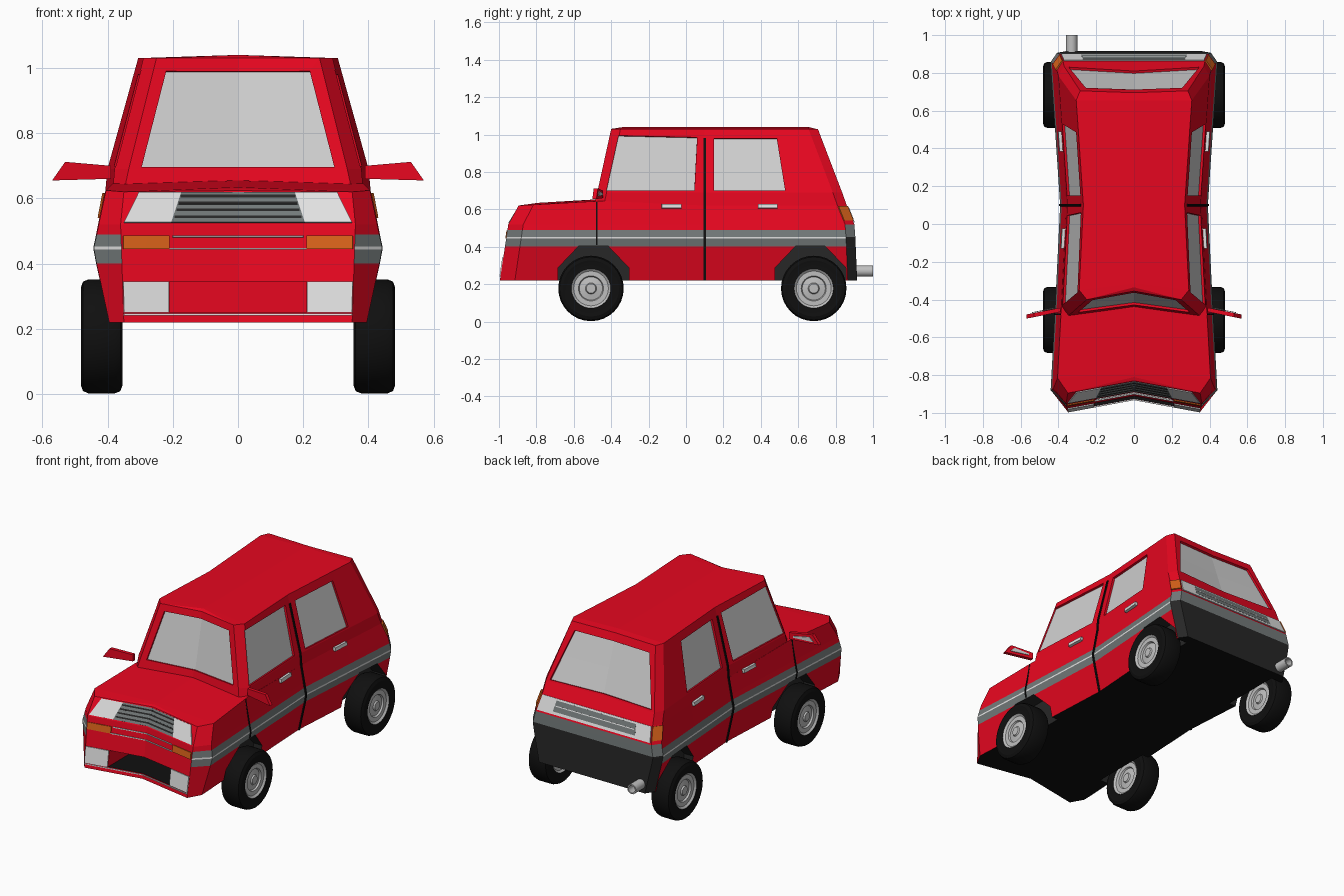
import bpy, bmesh, math
from mathutils import Vector

cube = bpy.data.objects.get("Cube")
if cube:
    bpy.data.objects.remove(cube, do_unlink=True)

COLOURS = {
    "red": (0.80, 0.002, 0.014), "black": (0.005, 0.005, 0.005), "charcoal": (0.02, 0.02, 0.02),
    "grey": (0.17, 0.19, 0.19), "lamp_white": (0.74, 0.74, 0.74), "glass": (0.63, 0.63, 0.63),
    "orange": (0.68, 0.12, 0.01), "metal": (0.52, 0.52, 0.52),
}
NAMES = list(COLOURS)
MATS = []
for name, rgb in COLOURS.items():
    m = bpy.data.materials.new(name)
    m.use_nodes = True
    m.diffuse_color = (*rgb, 1)
    m.node_tree.nodes["Principled BSDF"].inputs["Base Color"].default_value = (*rgb, 1)
    MATS.append(m)


def make(name, verts, faces, colour, mirror=False):
    """Mesh object; colour is a name or a rule giving a name for each face."""
    bm = bmesh.new()
    vs = [bm.verts.new(v) for v in verts]
    for f in faces:
        bm.faces.new([vs[i] for i in f])
    if mirror:
        bmesh.ops.mirror(bm, geom=bm.verts[:] + bm.edges[:] + bm.faces[:], axis='X', merge_dist=1e-4)
    bmesh.ops.recalc_face_normals(bm, faces=bm.faces[:])
    for f in bm.faces:
        f.material_index = NAMES.index(colour(f) if callable(colour) else colour)
    me = bpy.data.meshes.new(name)
    bm.to_mesh(me)
    bm.free()
    for m in MATS:
        me.materials.append(m)
    ob = bpy.data.objects.new(name, me)
    bpy.context.collection.objects.link(ob)
    return ob


def interp(x, table):
    if x <= table[0][0]:
        return table[0][1]
    for (a, fa), (b, fb) in zip(table, table[1:]):
        if x <= b:
            return fa + (fb - fa) * (x - a) / (b - a)
    return table[-1][1]


# Shape curves: plan width along y, tumblehome over z, nose, screen and tail slopes
WIDTH = [(-.91, .435), (-.45, .41), (.1, .383), (.5, .41), (.85, .435)]
TUMBLE = [(.22, -.04), (.40, 0), (.443, .008), (.452, .008), (.49, 0), (.62, -.025), (.69, -.03), (1.03, -.115)]
FRONT_X = [(.22, .35), (.52, .36), (.62, .35), (.69, .335), (1.03, .25)]
NOSE = [(.22, -.995), (.52, -.95), (.62, -.895)]
SCREEN = [(.62, -.49), (1.03, -.40)]
TAIL = [(.22, .915), (.46, .905), (.52, .90), (.62, .86), (.69, .835), (1.03, .705)]
TAIL_DIP = [(.62, 0), (.69, .022), (1.03, .01)]


def side_x(y, z):
    return interp(y, WIDTH) + interp(z, TUMBLE)


def rear_x(z):
    return .40 + interp(z, TUMBLE)


def front_y(x, z, table):
    dip = .065 if table is NOSE else .045
    return interp(z, table) + dip * (1 - abs(x) / interp(z, FRONT_X))


def rear_y(x, z):
    return interp(z, TAIL) - interp(z, TAIL_DIP) * (1 - abs(x) / rear_x(z))


def shell(name, levels, table, chamfer, ys, crown, rise, rule):
    """Stack half outlines over z, cap both ends along a centre crease, mirror."""
    verts, faces = [], []
    for z in levels:
        fx, f, r = interp(z, FRONT_X), interp(z, table), interp(z, TAIL)
        ring = [(0, front_y(0, z, table)), (fx, f)]
        ring += [(side_x(y, z), y) for y in (f + chamfer, *ys, r - .05)]
        ring += [(rear_x(z), r), (0, rear_y(0, z))]
        k = len(ring)
        for x, y in ring:
            lift = rise * max(0, min(1, (y + .9) / .45)) if z == levels[-1] and y < 0 else 0
            verts.append((x, y, z + lift))
    for j in range(len(levels) - 1):
        for i in range(k - 1):
            a = j * k + i
            faces.append((a, a + 1, a + k + 1, a + k))
    for base, up in ((0, 0), ((len(levels) - 1) * k, crown)):
        centre = [base]
        for i in range(1, k - 2):
            centre.append(len(verts))
            y = max(verts[base + i][1], verts[base][1] + .02 * i)
            verts.append((0, y, verts[base + i][2] + up))
        centre.append(base + k - 1)
        faces.append((base, base + 1, centre[1]))
        for i in range(1, k - 2):
            faces.append((base + i, base + i + 1, centre[i + 1], centre[i]))
    return make(name, verts, faces, rule, True)


def body_rule(f):
    c, n = f.calc_center_median(), f.normal
    if n.z < -.9:
        return "black"
    if c.y > .86 and abs(n.z) < .5:
        return "charcoal" if c.z < .455 else "grey" if c.z < .52 else "red"
    if abs(n.x) > .5 and .40 < c.z < .49:
        return "lamp_white" if .443 < c.z < .452 else "grey"
    return "red"


body = shell("lower_body", (.22, .40, .443, .452, .49, .52, .62), NOSE, .08, (-.45, .1, .5), .01, .025, body_rule)
cabin = shell("cabin", (.62, .69, 1.03), SCREEN, .05, (.1, .5), .01, 0, lambda f: "red")


def carve(target, cutters):
    """Subtract the cutters for good and remove them."""
    for c in cutters:
        c.hide_render = True
        mod = target.modifiers.new(c.name, 'BOOLEAN')
        mod.operation, mod.solver, mod.object = 'DIFFERENCE', 'EXACT', c
    mesh = bpy.data.meshes.new_from_object(target.evaluated_get(bpy.context.evaluated_depsgraph_get()))
    target.modifiers.clear()
    target.data = mesh
    for c in cutters:
        bpy.data.objects.remove(c, do_unlink=True)


def prism(name, outline, x0, x1, rule, mirror):
    n = len(outline)
    verts = [(x, y, z) for x in (x0, x1) for y, z in outline]
    faces = [tuple(range(n)), tuple(range(n, 2 * n))]
    faces += [(i, (i + 1) % n, n + (i + 1) % n, n + i) for i in range(n)]
    return make(name, verts, faces, rule, mirror)


# Wheel arches and front air intake are cut from the body
cutters = []
for place, yc in (("front", -.495), ("rear", .665)):
    octagon = [(yc + .205 * math.cos(a), .205 + .215 * math.sin(a))
               for a in (math.pi / 8 + i * math.pi / 4 for i in range(8))]
    cutters.append(prism(place + "_arch_cutter", octagon, .32, .6, "charcoal", True))
cutters.append(prism("intake_cutter", [(-1.1, .25), (-.68, .25), (-.68, .345), (-1.1, .345)], -.21, .21,
                     lambda f: "black" if f.normal.z < -.5 else "red", False))
carve(body, cutters)


# Plates laid on the shaped surfaces
def panel(name, colour, surf, quad, nu=2, nv=2, mirror=False, thick=.008):
    a, b, c, d = (Vector(q) for q in quad)
    verts = []
    for j in range(nv + 1):
        for i in range(nu + 1):
            p = a.lerp(b, i / nu).lerp(d.lerp(c, i / nu), j / nv)
            verts.append(surf(p.x, p.y))
    w = nu + 1
    faces = [(j * w + i, j * w + i + 1, j * w + w + i + 1, j * w + w + i) for j in range(nv) for i in range(nu)]
    ob = make(name, verts, faces, colour, mirror)
    mod = ob.modifiers.new("thickness", 'SOLIDIFY')
    mod.thickness, mod.offset = thick, 0
    return ob


def nose(x, z): return (x, front_y(x, z, NOSE) - .002, z)
def screen(x, z): return (x, front_y(x, z, SCREEN) - .002, z)
def tail(x, z): return (x, rear_y(x, z) + .002, z)
def flank(y, z): return (side_x(y, z) + .002, y, z)


def tail_corner(t, z):
    a, b = rear_x(z), side_x(.85, z)
    return (a + (b - a) * t + .002, interp(z, TAIL) - .05 * t + .002, z)


def band(w0, z0, w1, z1):
    return [(-w0, z0), (w0, z0), (w1, z1), (-w1, z1)]


# Windows are sunk into the cabin: glass floor, red reveal
windows = [
    panel("windscreen", "glass", screen, band(.295, .697, .22, .99)),
    panel("rear_window", "glass", tail, band(.345, .70, .255, .985)),
    panel("front_side_windows", "glass", flank, [(-.425, .70), (.045, .70), (.06, .985), (-.36, .995)], mirror=True),
    panel("rear_side_windows", "glass", flank, [(.15, .70), (.53, .70), (.485, .98), (.15, .98)], mirror=True),
]
for w in windows:
    w.modifiers["thickness"].thickness = .03
    w.modifiers["thickness"].material_offset_rim = -NAMES.index("glass")
carve(cabin, windows)

# Door gaps and handles
panel("door_gaps", "black", flank, [(.094, .22), (.106, .22), (.106, .98), (.094, .98)], 2, 40, True)
panel("front_door_gaps", "black", flank, [(-.482, .41), (-.474, .41), (-.474, .64), (-.482, .64)], 1, 16, True, .005)
for place, y in (("front", -.13), ("rear", .385)):
    panel(place + "_door_handles", "lamp_white", flank,
          [(y, .605), (y + .105, .605), (y + .105, .627), (y, .627)], mirror=True, thick=.03)

# Nose: headlamps, grille, indicators, bumper plates and trim lines
panel("headlamps", "lamp_white", nose, [(.205, .526), (.35, .526), (.305, .617), (.175, .617)], mirror=True)
panel("grille", "grey", nose, band(.205, .526, .175, .618))
for i in range(4):
    z = .538 + i * .021
    w = .195 - i * .006
    panel("grille_slat_%d" % (i + 1), "charcoal", nose, band(w, z, w, z + .008), 2, 1, thick=.0095)
panel("front_indicators", "orange", nose, [(.21, .445), (.352, .445), (.352, .485), (.21, .485)], mirror=True)
panel("bumper_plates", "lamp_white", nose, [(.212, .25), (.35, .25), (.352, .345), (.212, .345)], mirror=True)
for i, (w, z) in enumerate(((.35, .241), (.21, .443), (.2, .481))):
    panel("nose_trim_%d" % (i + 1), "lamp_white", nose, band(w, z, w, z + .005), 2, 1)

# Tail: lamp band, grey centre panel and corner indicators
panel("tail_lamps", "lamp_white", tail, band(.385, .53, .37, .615))
panel("tail_panel", "grey", tail, band(.28, .545, .27, .605), thick=.0095)
panel("tail_panel_trim", "lamp_white", tail, band(.27, .573, .27, .578), thick=.012)
panel("rear_indicators", "orange", tail_corner, [(0, .54), (1, .54), (1, .615), (0, .615)], mirror=True)

# Door mirrors with reflecting backs
for name, colour, off, depth in (("door_mirrors", "red", 0, .022), ("mirror_glass", "glass", .024, .004)):
    s = .015 if off else 0
    shape = [(.39 + 2 * s, .66 + s), (.57 - 2 * s, .655 + s), (.53 - s, .712 - s), (.39 + 2 * s, .70 - s)]
    verts = [(x, -.465 - .2 * (x - .39) + off + d, z) for d in (0, depth) for x, z in shape]
    faces = [(0, 1, 2, 3), (4, 5, 6, 7)] + [(i, (i + 1) % 4, 4 + (i + 1) % 4, 4 + i) for i in range(4)]
    make(name, verts, faces, colour, True)


# Turned parts: wheels with hubs on both faces, and exhaust
def lathe(name, profile, place, rule, mirror, segs=32):
    """Spin (radius, offset) points; place maps (offset, u, v) into the model."""
    n = len(profile)
    verts = []
    for s in range(segs):
        a = 2 * math.pi * s / segs
        verts += [place(o, r * math.cos(a), r * math.sin(a)) for r, o in profile]
    faces = []
    for s in range(segs):
        t = (s + 1) % segs
        faces += [(s * n + i, s * n + i + 1, t * n + i + 1, t * n + i) for i in range(n - 1)]
    faces += [tuple(s * n + e for s in range(segs)) for e in (0, n - 1)]
    ob = make(name, verts, faces, rule, mirror)
    bpy.ops.object.select_all(action='DESELECT')
    ob.select_set(True)
    bpy.context.view_layer.objects.active = ob
    bpy.ops.object.shade_smooth_by_angle(angle=math.radians(30))


TYRE = [(.025, .053), (.03, .045), (.062, .039), (.067, .049), (.093, .049), (.105, .059), (.112, .057),
        (.15, .064), (.168, .057), (.175, .04)]
TYRE += [(r, -o) for r, o in reversed(TYRE)]
for place_name, yc in (("front", -.508), ("rear", .683)):
    def hub_rule(f, yc=yc):
        c = f.calc_center_median()
        return "metal" if math.hypot(c.y - yc, c.z - .177) < .105 else "black"
    lathe(place_name + "_wheels", TYRE, lambda o, u, v, yc=yc: (.418 + o, yc + u, .177 + v), hub_rule, True)
lathe("exhaust", [(.03, .86), (.03, 1), (.022, 1), (.022, .9)],
      lambda o, u, v: (-.33 + u, o, .27 + v), "metal", False, 16)
